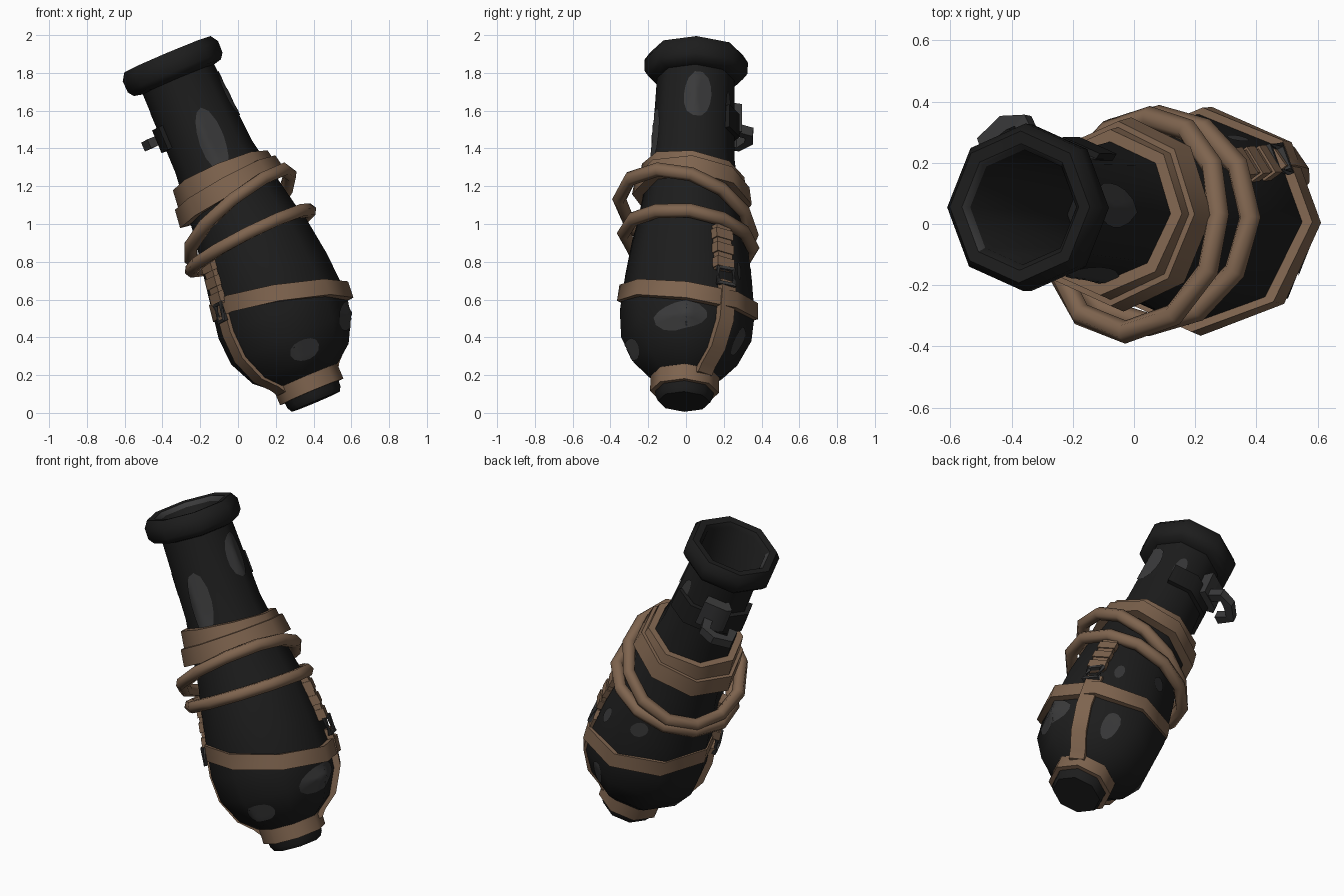
import bpy, bmesh, math
from mathutils import Vector

if "Cube" in bpy.data.objects:
    bpy.data.objects.remove(bpy.data.objects["Cube"])

# Tilted local frame: D along the barrel, U to the right, V to the back
BASE = Vector((0.41, -0.01, 0.065))
D = Vector((-0.388, 0.033, 0.921)).normalized()
U = Vector((0.921, 0, 0.388)).normalized()
V = D.cross(U).normalized()
U = V.cross(D)

# Outer profile: distance along axis, radius, sideways shift
PROFILE = [(-.006, .138, 0), (.02, .152, 0), (.12, .16, 0), (.14, .19, 0), (.21, .275, .004),
           (.35, .345, .008), (.5, .357, .012), (.7, .335, .022), (.9, .305, .025),
           (1.0, .282, .022), (1.2, .25, .014), (1.4, .22, .005), (1.85, .205, -.008)]
RIM = [(1.86, .25, -.01), (1.89, .272, -.01), (1.955, .274, -.01), (1.995, .248, -.01),
       (1.99, .207, -.01), (1.965, .188, -.01), (1.25, .155, 0)]


def material(name, rgb):
    m = bpy.data.materials.new(name)
    m.diffuse_color = (*rgb, 1)
    m.use_nodes = True
    m.node_tree.nodes["Principled BSDF"].inputs["Base Color"].default_value = m.diffuse_color
    return m


BLACK = material("black_iron", (.012, .012, .012))
GREY = material("worn_grey", (.042, .042, .043))
BROWN = material("brown_leather", (.21, .127, .077))


def radius(t):
    """Interpolated radius and shift at t."""
    for a, b in zip(PROFILE, PROFILE[1:]):
        if t <= b[0]:
            f = max(0, (t - a[0]) / (b[0] - a[0]))
            return a[1] + f * (b[1] - a[1]), a[2] + f * (b[2] - a[2])
    return PROFILE[-1][1:]


def polar(t, deg, r, shift=0):
    a = math.radians(deg)
    return BASE + D * t + U * (r * math.cos(a) + shift) + V * (r * math.sin(a))


def skin(t, deg, off=0, extra=0):
    """Point on the eight-sided body, raised by off."""
    r, s = radius(t)
    k = math.cos(math.pi / 8) / math.cos(math.radians(deg % 45 - 22.5))
    return polar(t, deg, (r + off) * k, s + extra)


def finish(name, verts, faces, mat, smooth=None):
    me = bpy.data.meshes.new(name)
    bm = bmesh.new()
    vs = [bm.verts.new(v) for v in verts]
    for f in faces:
        bm.faces.new([vs[i] for i in f])
    bmesh.ops.recalc_face_normals(bm, faces=bm.faces)
    bm.to_mesh(me)
    bm.free()
    ob = bpy.data.objects.new(name, me)
    bpy.context.collection.objects.link(ob)
    me.materials.append(mat)
    if smooth:
        bpy.ops.object.select_all(action='DESELECT')
        ob.select_set(True)
        bpy.context.view_layer.objects.active = ob
        bpy.ops.object.shade_smooth_by_angle(angle=math.radians(smooth))
    return ob


def loft(name, rings, mat, closed=False, smooth=None):
    """Join equal rings of points; cap the ends unless closed."""
    n, m = len(rings[0]), len(rings)
    faces = []
    for i in range(m if closed else m - 1):
        j = (i + 1) % m
        faces += [(i * n + k, i * n + (k + 1) % n, j * n + (k + 1) % n, j * n + k) for k in range(n)]
    if not closed:
        faces += [tuple(range(n)), tuple(range((m - 1) * n, m * n))]
    return finish(name, [p for r in rings for p in r], faces, mat, smooth)


def wrap(name, t0, a, b, half, off, mat, angles=None, inner=-.01, extra=0, fixed=None):
    """Flat band around the body, tilted by a (right) and b (back)."""
    rings = []
    for deg in angles or range(0, 360, 45):
        t = t0 + a * math.cos(math.radians(deg)) + b * math.sin(math.radians(deg))
        lo, hi = t - half, t + half
        outer = [polar(h, deg, fixed) if fixed else skin(h, deg, off, extra) for h in (lo, hi)]
        rings.append([skin(lo, deg, inner), *outer, skin(hi, deg, inner)])
    return loft(name, rings, mat, closed=angles is None, smooth=48)


def strap(name, deg, ts, width, off, mat):
    """Narrow strip running along the body at one angle."""
    side = V * math.cos(math.radians(deg)) - U * math.sin(math.radians(deg))
    rings = []
    for t in ts:
        lo, hi = skin(t, deg, -.01), skin(t, deg, off)
        w = side * width / 2
        rings.append([lo - w, hi - w, hi + w, lo + w])
    return loft(name, rings, mat, smooth=48)


def tube(name, pts, r, mat, sides=6, closed=False, smooth=None):
    """Round or square bar along a path."""
    rings = []
    for i, p in enumerate(pts):
        nxt = pts[(i + 1) % len(pts)] if closed or i < len(pts) - 1 else p
        prv = pts[i - 1] if closed or i else p
        tan = (nxt - prv).normalized()
        x = (D - tan * D.dot(tan)).normalized()
        y = tan.cross(x)
        angs = [math.tau * (k + .5) / sides for k in range(sides)]
        rings.append([p + (x * math.cos(a) + y * math.sin(a)) * r for a in angs])
    return loft(name, rings, mat, closed, smooth)


def patch(name, t, deg, ht, wide):
    """Thin worn spot that follows the surface."""
    n, m = 14, 4
    verts = [skin(t, deg, .006)]
    for j in range(1, m + 1):
        for k in range(n):
            a = math.tau * k / n
            f = j / m * (1 + .12 * math.sin(2 * a + deg))
            verts.append(skin(t + ht * f * math.sin(a), deg + wide * f * math.cos(a), .006))
    faces = [(0, 1 + k, 1 + (k + 1) % n) for k in range(n)]
    for j in range(m - 1):
        p, q = 1 + j * n, 1 + (j + 1) * n
        faces += [(p + k, q + k, q + (k + 1) % n, p + (k + 1) % n) for k in range(n)]
    ob = finish(name, verts, faces, GREY, smooth=48)
    # Face outwards
    if ob.data.polygons[0].normal.dot(polar(t, deg, 1) - polar(t, deg, 0)) < 0:
        ob.data.flip_normals()


# Hollow barrel with its thick mouth rim, worn on the back of the inner lip
barrel = loft("barrel", [[polar(t, d, r, s) for d in range(0, 360, 45)]
                         for t, r, s in PROFILE + RIM], BLACK, smooth=46)
barrel.data.materials.append(GREY)
for face in barrel.data.polygons:
    rel = face.center - BASE
    t, u, v = rel.dot(D), rel.dot(U), rel.dot(V)
    if 1.97 < t < 1.985 and math.hypot(u, v) < .21 and v - u > .1:
        face.material_index = 1

# Leather bands
wrap("base_collar", .098, 0, 0, .048, 0, BROWN, fixed=.182)
wrap("lower_band", .555, -.085, -.04, .045, .022, BROWN, extra=.014)
wrap("upper_band", 1.265, 0, -.03, .055, .04, BROWN)
wrap("second_band", 1.2, .03, -.02, .05, .06, BROWN)

# Rope loops, the higher one bulging at the front
low, high = [], []
for d in range(0, 360, 30):
    c, s = math.cos(math.radians(d)), math.sin(math.radians(d))
    low.append(polar(.915 + .025 * c - .03 * s, d, .35 - .018 * max(0, s), .012))
    bulge = .055 * max(0, math.cos(math.radians(d + 85)))
    high.append(polar(1.05 + .14 * math.cos(math.radians(d + 40)), d, .326 + bulge, .01))
tube("low_rope", low, .038, BROWN, closed=True, smooth=62)
tube("high_rope", high, .038, BROWN, closed=True, smooth=62)

# Two buckled straps on opposite sides
for side, deg, up, tb in (("right", 37, 34, .57), ("left", 211, 211, .6)):
    strap(side + "_lower_strap", deg, (.1, .14, .21, .35, .5, tb), .09, .03, BROWN)
    strap(side + "_upper_strap", up, (tb + .06, tb + .18, tb + .32), .09, .037, BROWN)
    for i, t in enumerate((tb + .07, tb + .155, tb + .24)):
        strap(f"{side}_strap_keeper_{i}", up, (t, t + .055), .106, .044, BROWN)
    dd = 7
    tube(side + "_buckle", [skin(tb - .025, up - dd, .035), skin(tb + .065, up - dd, .035),
                            skin(tb + .065, up + dd, .035), skin(tb - .025, up + dd, .035)],
         .016, GREY, sides=4, closed=True)

# Back plate with its staple
wrap("back_plate", 1.59, 0, 0, .065, .028, BLACK, angles=[55, 90, 135, 180, 205])
wrap("plate_boss", 1.665, 0, 0, .08, .07, GREY, angles=[106, 120, 135, 142])
tube("staple", [polar(1.62, 120, .2), polar(1.615, 119, .335), polar(1.605, 128, .365),
                polar(1.6, 142, .375), polar(1.6, 150, .3)], .036, GREY, sides=4)

# Worn spots
for i, spec in enumerate([(1.48, -82, .17, 20), (1.68, 5, .12, 24), (.26, -80, .06, 15),
                          (.35, -6, .075, 25), (.3, 68, .07, 10), (.76, 100, .045, 9),
                          (1.66, 62, .08, 10), (.67, 56, .05, 5)]):
    patch(f"worn_spot_{i}", *spec)
